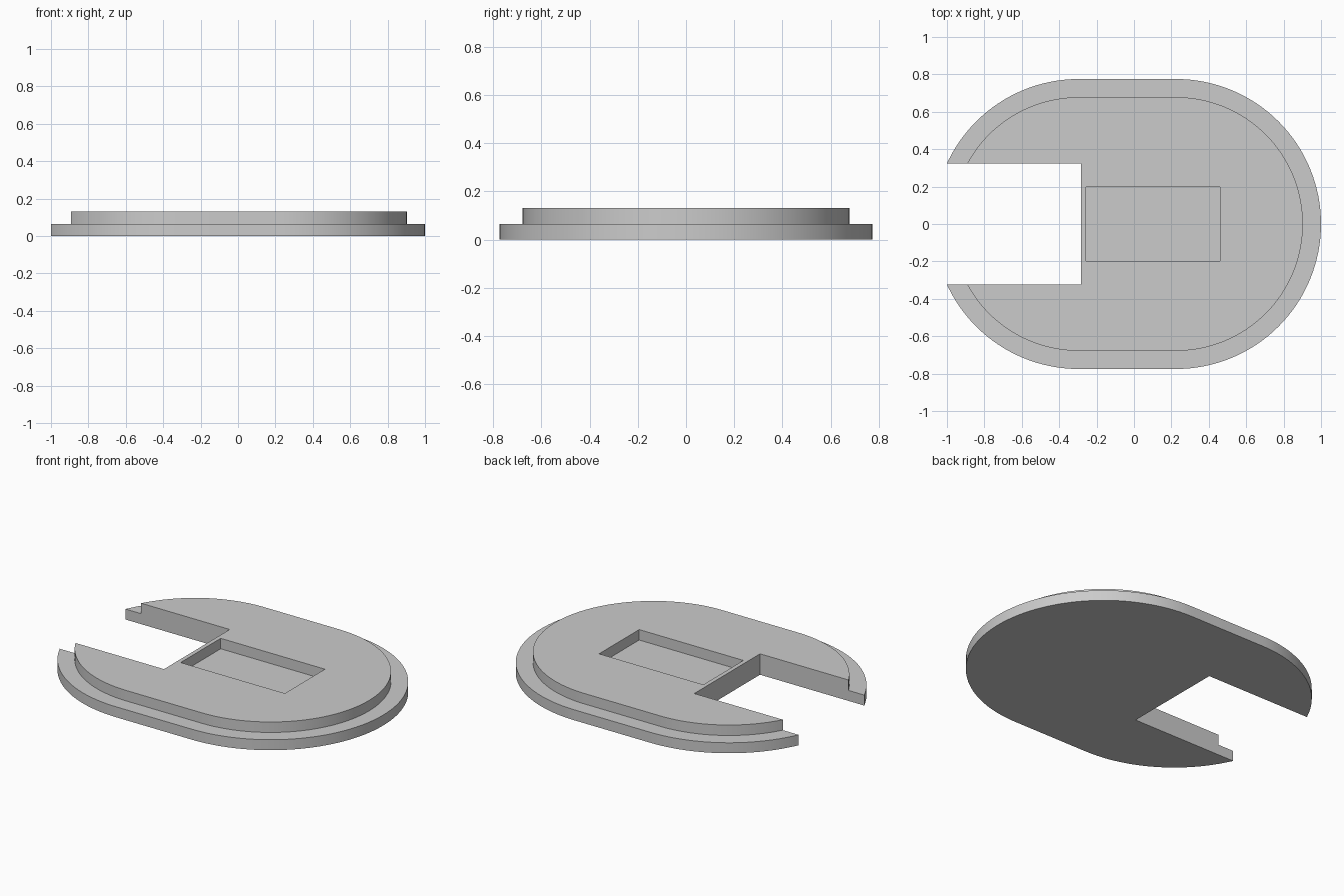
import bpy
import bmesh
import math

# Remove the default cube
if "Cube" in bpy.data.objects:
    bpy.data.objects.remove(bpy.data.objects["Cube"], do_unlink=True)

STEP, TOP = 0.065, 0.13             # ledge height and full height
RIGHT_C, LEFT_C = -0.296, 0.225     # centres of the two rounded ends
OUTER_R, INNER_R = 0.775, 0.678
SEGMENTS = 64                       # per rounded end

# Single grey material
grey = bpy.data.materials.new("plain_grey")
grey.use_nodes = True
colour = (0.6, 0.6, 0.6, 1)
grey.diffuse_color = colour
grey.node_tree.nodes["Principled BSDF"].inputs["Base Color"].default_value = colour


def add_object(name, bm):
    bmesh.ops.recalc_face_normals(bm, faces=bm.faces)
    mesh = bpy.data.meshes.new(name)
    bm.to_mesh(mesh)
    bm.free()
    mesh.materials.append(grey)
    obj = bpy.data.objects.new(name, mesh)
    bpy.context.collection.objects.link(obj)
    return obj


def oblong_ring(bm, radius, z):
    """Closed ring of vertices: two half circles joined by straight sides."""
    ring = []
    for centre, start in ((LEFT_C, -math.pi / 2), (RIGHT_C, math.pi / 2)):
        for i in range(SEGMENTS + 1):
            a = start + math.pi * i / SEGMENTS
            ring.append(bm.verts.new((centre + radius * math.cos(a),
                                      radius * math.sin(a), z)))
    return ring


def box(name, low, high):
    bm = bmesh.new()
    bmesh.ops.create_cube(bm, size=1)
    for v in bm.verts:
        v.co = [high[i] if v.co[i] > 0 else low[i] for i in range(3)]
    obj = add_object(name, bm)
    obj.hide_render = True
    return obj


# Stepped oblong plate
bm = bmesh.new()
rings = [oblong_ring(bm, r, z) for r, z in
         ((OUTER_R, 0), (OUTER_R, STEP), (INNER_R, STEP), (INNER_R, TOP))]
for a, b in zip(rings, rings[1:]):
    for i in range(len(a)):
        j = (i + 1) % len(a)
        bm.faces.new((a[i], a[j], b[j], b[i]))
bm.faces.new(rings[0])
bm.faces.new(rings[-1])
plate = add_object("stepped_plate", bm)

# Cut the open slot right through, and the pocket down to ledge height
cutters = [box("slot_cutter", (-1.5, -0.323, -0.5), (-0.283, 0.323, 0.5)),
           box("pocket_cutter", (-0.257, -0.197, STEP), (0.46, 0.197, 0.5))]
bpy.context.view_layer.objects.active = plate
for cutter in cutters:
    mod = plate.modifiers.new(cutter.name, "BOOLEAN")
    mod.operation = "DIFFERENCE"
    mod.solver = "EXACT"
    mod.object = cutter
    bpy.ops.object.modifier_apply(modifier=mod.name)
    bpy.data.objects.remove(cutter, do_unlink=True)

# Smooth the curved walls, keep the rims crisp
bpy.ops.object.select_all(action="DESELECT")
plate.select_set(True)
bpy.ops.object.shade_smooth_by_angle(angle=math.radians(30))
